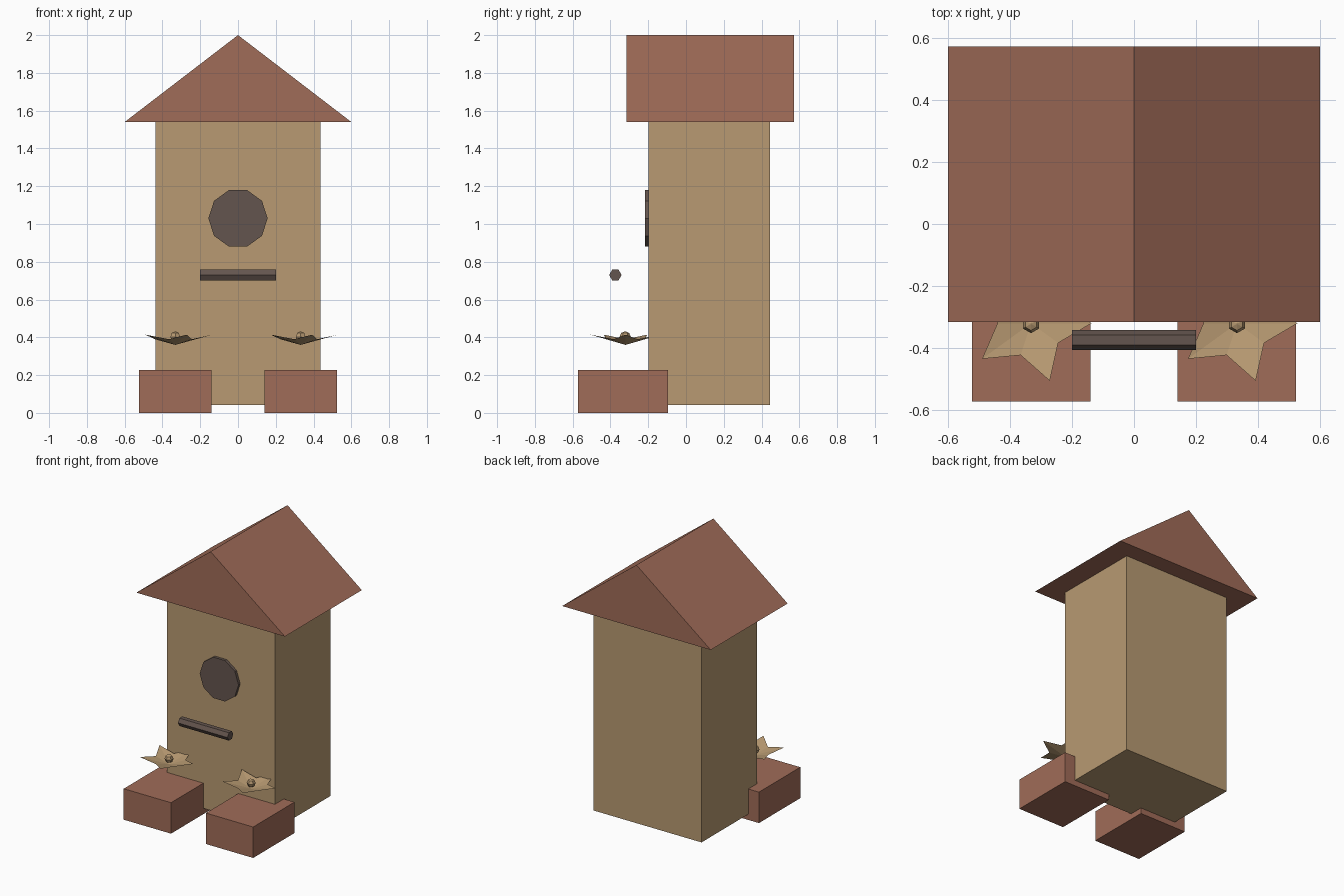
import bpy, math
from mathutils import Vector

if "Cube" in bpy.data.objects:
    bpy.data.objects.remove(bpy.data.objects["Cube"])


def material(name, rgb):
    m = bpy.data.materials.new(name)
    lin = [(c / 255 / 12.92) if c < 10 else ((c / 255 + 0.055) / 1.055) ** 2.4 for c in rgb]
    m.diffuse_color = (*lin, 1)
    m.use_nodes = True
    m.node_tree.nodes["Principled BSDF"].inputs["Base Color"].default_value = m.diffuse_color
    return m


tan = material("tan wood", (184, 154, 114))
red = material("brick red", (160, 108, 88))
dark = material("dark brown", (100, 85, 78))


def mesh(name, verts, faces, mat):
    me = bpy.data.meshes.new(name)
    me.from_pydata(verts, [], faces)
    me.materials.append(mat)
    ob = bpy.data.objects.new(name, me)
    bpy.context.collection.objects.link(ob)
    return ob


def box(name, lo, hi, mat):
    bpy.ops.mesh.primitive_cube_add(size=1, location=[(a + b) / 2 for a, b in zip(lo, hi)])
    ob = bpy.context.object
    ob.name = name
    ob.scale = [b - a for a, b in zip(lo, hi)]
    ob.data.materials.append(mat)


def prism(name, start, end, ring, mat):
    """Sweep a closed ring of offsets from start to end."""
    n = len(ring)
    verts = [Vector(start) + Vector(p) for p in ring] + [Vector(end) + Vector(p) for p in ring]
    faces = [(i, (i + 1) % n, n + (i + 1) % n, n + i) for i in range(n)]
    faces += [tuple(reversed(range(n))), tuple(range(n, 2 * n))]
    return mesh(name, verts, faces, mat)


def circle(n, r):
    return [(r * math.cos(math.tau * i / n), r * math.sin(math.tau * i / n)) for i in range(n)]


# House body and gabled roof
box("house_body", (-0.437, -0.198, 0.042), (0.437, 0.445, 1.545), tan)
prism("roof", (0, 0.572, 0), (0, -0.316, 0), [(-0.6, 0, 1.54), (0.6, 0, 1.54), (0, 0, 2.0)], red)

# Entrance disc and perch bar
prism("entrance_hole", (0, -0.19, 1.03), (0, -0.218, 1.03),
      [(a, 0, b) for a, b in circle(10, 0.157)], dark)
prism("perch", (-0.2, -0.374, 0.73), (0.2, -0.374, 0.73),
      [(0, a, b) for a, b in circle(6, 0.033)], dark)

# Planter blocks with a star flower floating over each
for side, cx in (("left", -0.332), ("right", 0.332)):
    box(f"planter_{side}", (cx - 0.191, -0.572, 0), (cx + 0.191, -0.095, 0.226), red)
    verts, faces = [(cx, -0.32, 0.36)], []
    for i in range(10):
        a = math.radians(36 * i)
        r, z = (0.195, 0.414) if i % 2 == 0 else (0.108, 0.39)
        verts.append((cx + r * math.cos(a), -0.32 + r * math.sin(a), z))
        faces.append((0, i + 1, (i + 1) % 10 + 1))
    mesh(f"flower_petals_{side}", verts, faces, tan)
    bpy.ops.mesh.primitive_uv_sphere_add(segments=6, ring_count=4, radius=0.03,
                                         location=(cx, -0.322, 0.402))
    bpy.context.object.name = f"flower_centre_{side}"
    bpy.context.object.data.materials.append(tan)

# Correct any inward facing sides
for ob in bpy.context.scene.objects:
    if ob.name in ("roof", "entrance_hole", "perch"):
        bpy.context.view_layer.objects.active = ob
        bpy.ops.object.mode_set(mode='EDIT')
        bpy.ops.mesh.select_all(action='SELECT')
        bpy.ops.mesh.normals_make_consistent(inside=False)
        bpy.ops.object.mode_set(mode='OBJECT')
